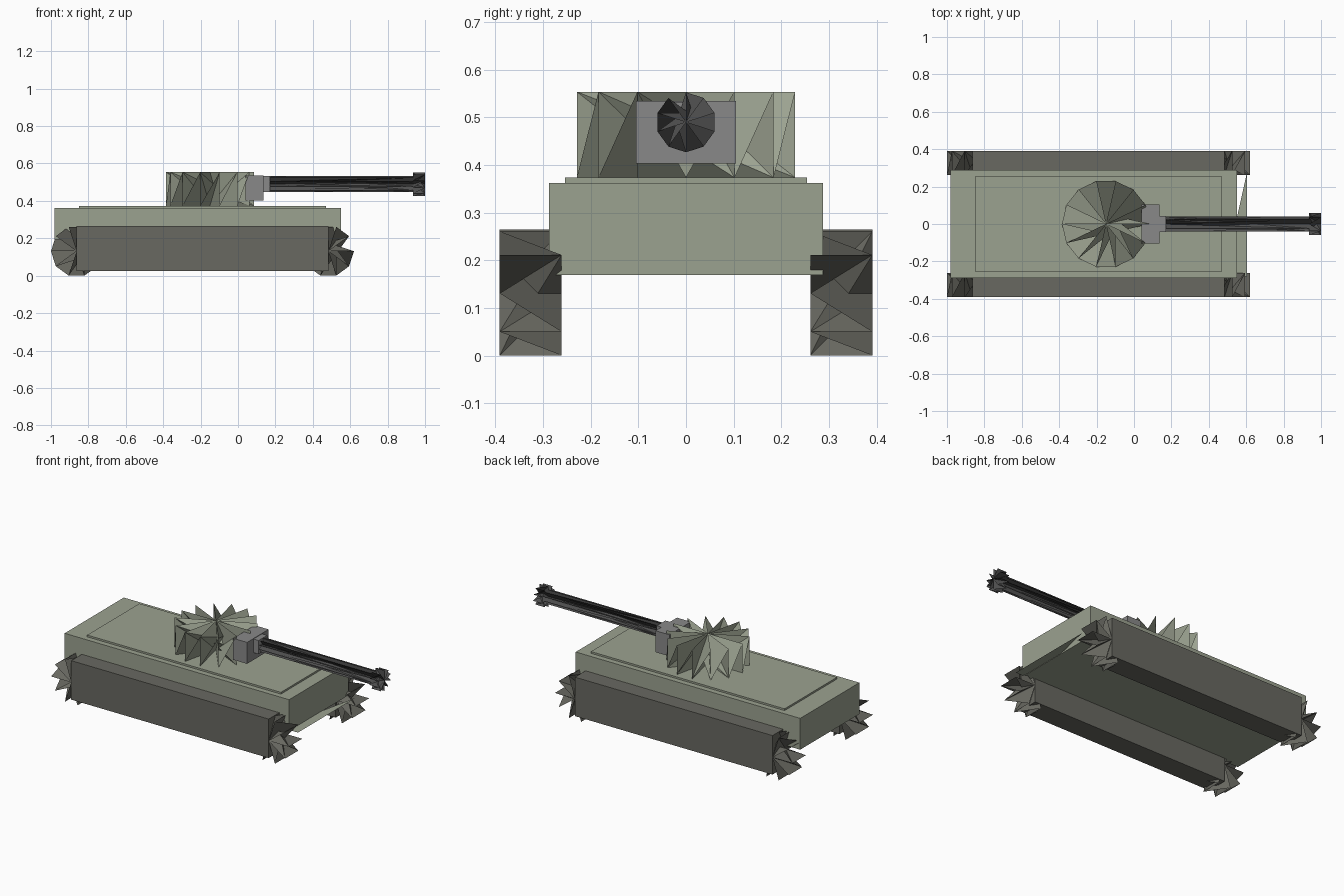
import bpy, bmesh
from math import pi, sin, cos

if "Cube" in bpy.data.objects:
    bpy.data.objects.remove(bpy.data.objects["Cube"])


def material(name, rgb):
    m = bpy.data.materials.new(name)
    m.diffuse_color = (*rgb, 1)
    m.use_nodes = True
    m.node_tree.nodes["Principled BSDF"].inputs["Base Color"].default_value = m.diffuse_color
    return m


HULL = material("hull_green", (0.33, 0.36, 0.28))
TRACK = material("track_dark", (0.14, 0.14, 0.12))
STEEL = material("steel_grey", (0.25, 0.25, 0.25))
GUN = material("gun_dark", (0.08, 0.08, 0.08))


def finish(name, bm, mat):
    me = bpy.data.meshes.new(name)
    bm.to_mesh(me)
    bm.free()
    me.materials.append(mat)
    ob = bpy.data.objects.new(name, me)
    bpy.context.collection.objects.link(ob)
    return ob


def box(name, x, y, z, mat):
    bm = bmesh.new()
    bmesh.ops.create_cube(bm, size=1)
    for v in bm.verts:
        v.co = [lo + (c + 0.5) * (hi - lo) for c, (lo, hi) in zip(v.co, (x, y, z))]
    return finish(name, bm, mat)


def bladed_drum(name, centre, axis, radius, length, n, mat):
    """Drum made of blades across its axis, with a zigzag rim and pleated caps."""
    def place(u, v, w):
        p = {"x": (w, v, u), "y": (u, w, -v), "z": (u, v, w)}[axis]
        return [c + d for c, d in zip(centre, p)]

    bm = bmesh.new()
    h = length / 2
    rim = []
    for k in range(n):
        t = 2 * pi * k / n
        for w in (h, -h):
            rim.append(bm.verts.new(place(radius * cos(t), radius * sin(t), w)))
    # blades joining opposite sides of the rim
    for i in range(n):
        j = (i + 1) % n
        a, b, c, d = rim[i], rim[j], rim[j + n], rim[i + n]
        bm.faces.new((a, b, c))
        bm.faces.new((a, c, d))
    # pleated cap over each half of the rim
    for start, w in ((0, h), (n, -h)):
        mid = bm.verts.new(place(0, 0, w))
        for i in range(n):
            bm.faces.new((mid, rim[start + i], rim[start + (i + 1) % n]))
    return finish(name, bm, mat)


# hull and deck
box("hull", (-0.98, 0.55), (-0.288, 0.288), (0.17, 0.363), HULL)
box("deck_plate", (-0.85, 0.47), (-0.254, 0.254), (0.363, 0.374), HULL)

# lower front plate
bm = bmesh.new()
bm.faces.new([bm.verts.new(p) for p in
              ((0.48, -0.28, 0.172), (0.605, -0.28, 0.172), (0.605, 0.28, 0.172))])
finish("front_plate", bm, HULL)

# tracks with a drum at each end
for side, y in (("right", -0.326), ("left", 0.326)):
    box(side + "_track", (-0.863, 0.483), (y - 0.065, y + 0.065), (0.025, 0.265), TRACK)
    for end, x in (("front", 0.483), ("rear", -0.863)):
        bladed_drum(f"{side}_{end}_wheel", (x, y, 0.131), "y", 0.137, 0.13, 10, TRACK)

# turret and gun
bladed_drum("turret", (-0.15, 0, 0.464), "z", 0.235, 0.18, 14, HULL)
box("gun_mantlet", (0.04, 0.135), (-0.105, 0.105), (0.403, 0.535), STEEL)
box("gun_sleeve", (0.135, 0.17), (-0.042, 0.042), (0.448, 0.532), STEEL)
bladed_drum("gun_barrel", (0.55, 0, 0.49), "x", 0.042, 0.80, 10, GUN)
bladed_drum("muzzle", (0.968, 0, 0.49), "x", 0.063, 0.064, 10, GUN)
